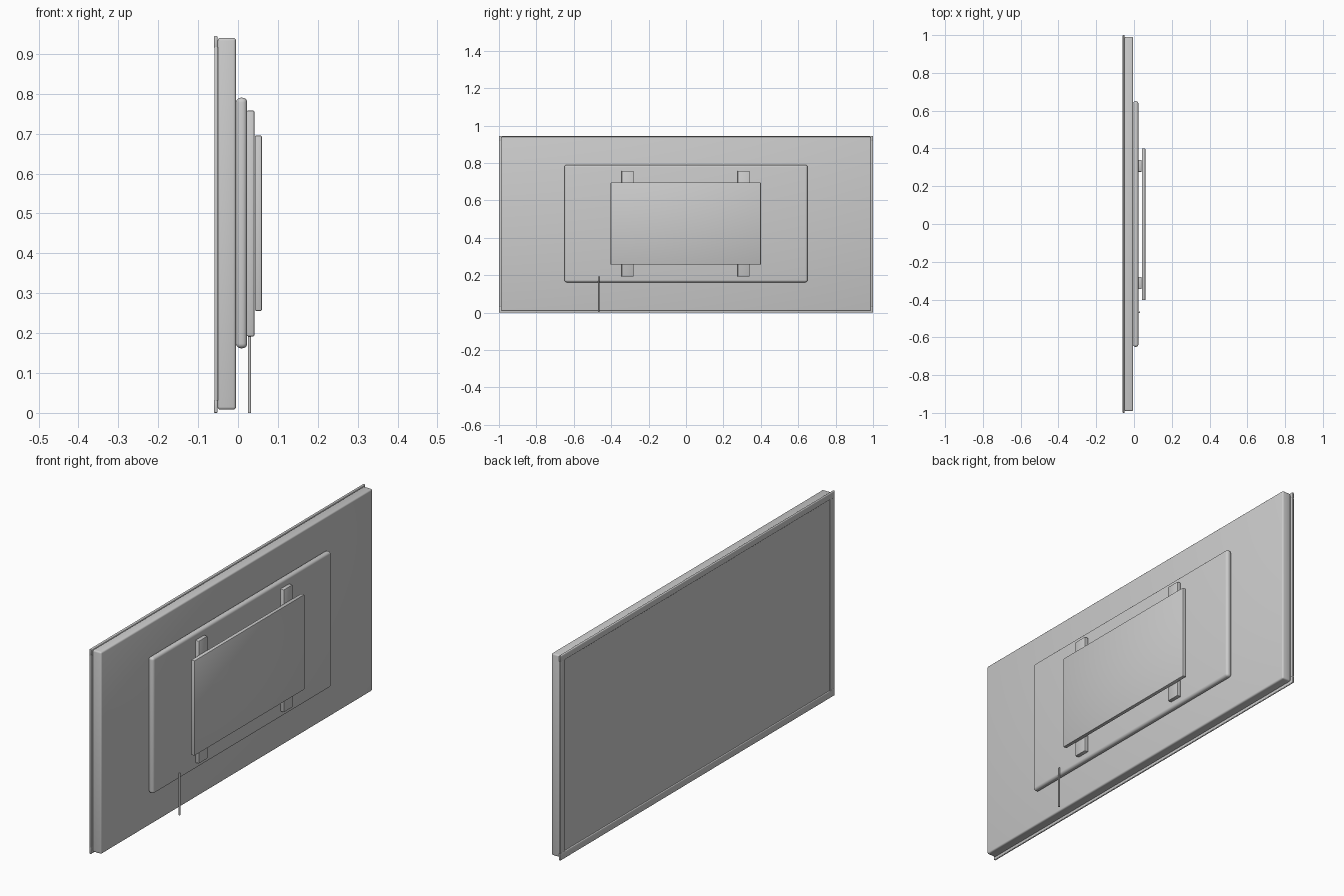
import bpy, bmesh
from mathutils import Vector

if "Cube" in bpy.data.objects:
    bpy.data.objects.remove(bpy.data.objects["Cube"])

grey = bpy.data.materials.new("light_grey")
grey.diffuse_color = (0.604, 0.604, 0.604, 1)
grey.use_nodes = True
grey.node_tree.nodes["Principled BSDF"].inputs["Base Color"].default_value = grey.diffuse_color


def finish(bm, name):
    me = bpy.data.meshes.new(name)
    bm.to_mesh(me)
    bm.free()
    me.materials.append(grey)
    ob = bpy.data.objects.new(name, me)
    bpy.context.collection.objects.link(ob)
    bpy.context.view_layer.objects.active = ob
    ob.select_set(True)
    bpy.ops.object.shade_smooth_by_angle(angle=0.6)
    ob.select_set(False)
    return ob


def box(name, x, y, z, bevel=0.0, segments=3):
    """Bevelled box from (min, max) ranges."""
    bm = bmesh.new()
    bmesh.ops.create_cube(bm, size=1)
    for v in bm.verts:
        v.co = Vector([r[0] if c < 0 else r[1] for c, r in zip(v.co, (x, y, z))])
    if bevel:
        bmesh.ops.bevel(bm, geom=bm.edges[:], offset=bevel, segments=segments,
                        profile=0.5, affect='EDGES')
    return finish(bm, name)


# Main housing and screen
box("housing", (-0.051, -0.005), (-0.99, 0.99), (0.008, 0.94), 0.007)
box("screen", (-0.056, -0.050), (-0.975, 0.975), (0.02, 0.925))

# Screen frame: top and bottom rails, side rails
box("frame_top", (-0.06, -0.051), (-1, 1), (0.915, 0.945), 0.003)
box("frame_bottom", (-0.06, -0.051), (-1, 1), (0, 0.033), 0.003)
for side, name in ((-1, "frame_right"), (1, "frame_left")):
    y = sorted((side * 0.965, side * 1.0))
    box(name, (-0.0595, -0.050), y, (0.03, 0.918), 0.002)

# Rounded electronics cover on the back
box("back_cover", (-0.005, 0.023), (-0.65, 0.65), (0.162, 0.79), 0.012, 5)

# Wall mount: two vertical brackets and the wall plate
for y, name in ((-0.312, "bracket_right"), (0.308, "bracket_left")):
    box(name, (0.022, 0.041), (y - 0.032, y + 0.032), (0.192, 0.758), 0.003, 2)
box("wall_plate", (0.042, 0.06), (-0.403, 0.4), (0.256, 0.695), 0.003, 2)

# Power cable
bm = bmesh.new()
bmesh.ops.create_cone(bm, cap_ends=True, segments=16, radius1=0.004,
                      radius2=0.004, depth=0.192)
bmesh.ops.translate(bm, verts=bm.verts[:], vec=(0.029, -0.467, 0.096))
finish(bm, "power_cable")
